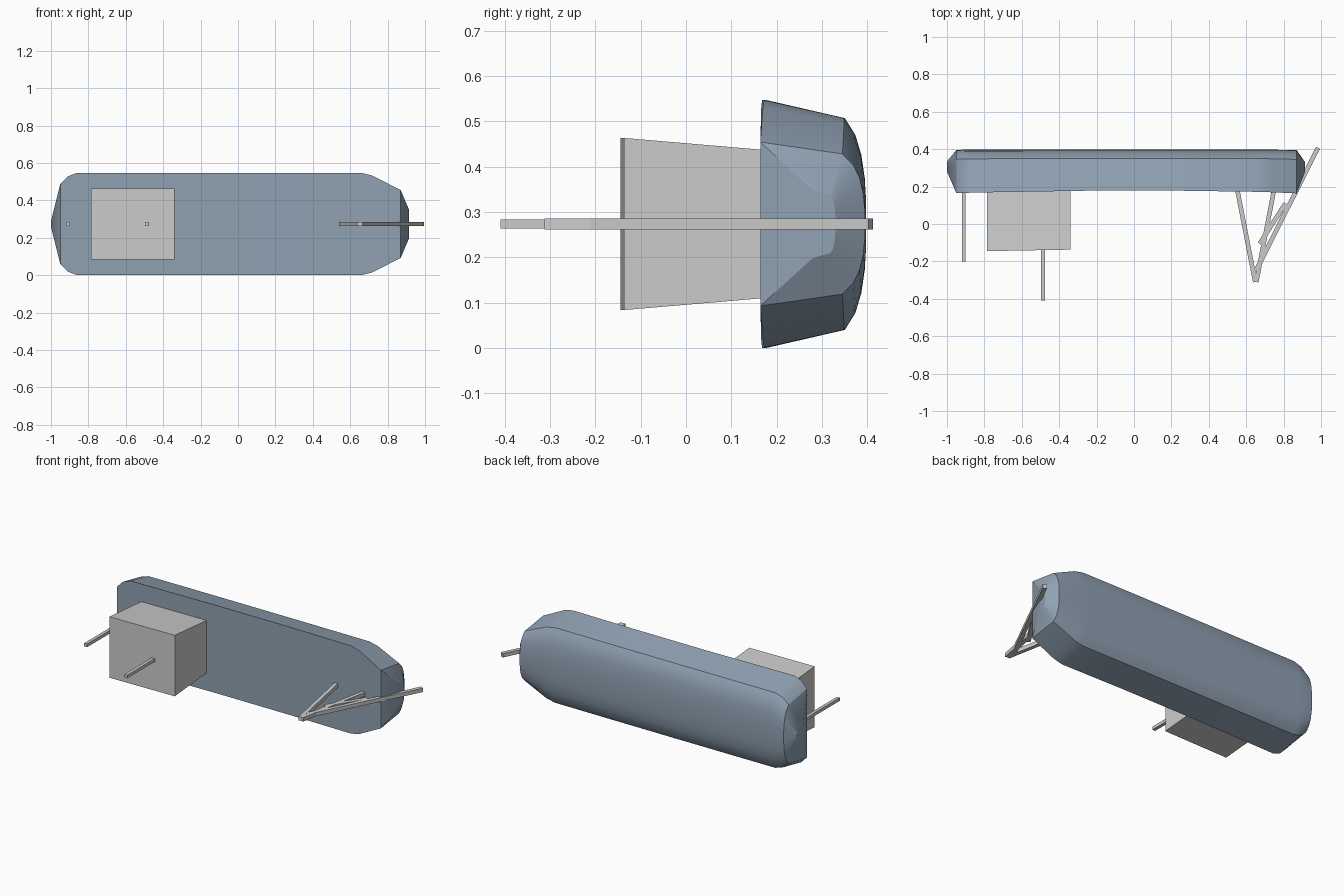
import bpy, bmesh, math
from mathutils import Vector

if "Cube" in bpy.data.objects:
    bpy.data.objects.remove(bpy.data.objects["Cube"])

ZC = 0.2735

def make_object(name, bm):
    bmesh.ops.recalc_face_normals(bm, faces=bm.faces)
    me = bpy.data.meshes.new(name)
    bm.to_mesh(me)
    bm.free()
    ob = bpy.data.objects.new(name, me)
    bpy.context.collection.objects.link(ob)
    return ob

def loft(name, rings):
    bm = bmesh.new()
    vs = [[bm.verts.new(p) for p in r] for r in rings]
    n = len(rings[0])
    for a, b in zip(vs, vs[1:]):
        for i in range(n):
            j = (i + 1) % n
            bm.faces.new((a[i], a[j], b[j], b[i]))
    bm.faces.new(vs[0])
    bm.faces.new(vs[-1])
    return make_object(name, bm)

# Hull: deck faces -y, rounded bilge towards +y
bilge = [(0.0, 1.0), (0.785, 0.855), (0.89, 0.72), (0.95, 0.56), (0.985, 0.37), (1.0, 0.17)]

def section(x, deck, bottom, half):
    side = [(deck + (bottom - deck) * t, half * w) for t, w in bilge]
    return ([Vector((x, y, ZC + z)) for y, z in side] +
            [Vector((x, y, ZC - z)) for y, z in reversed(side)])

stations = [
    (-1.0, 0.28, 0.335, 0.015),
    (-0.95, 0.165, 0.395, 0.214),
    (-0.91, 0.166, 0.398, 0.255),
    (-0.86, 0.168, 0.398, 0.2735),
    (-0.25, 0.178, 0.398, 0.2735),
    (0.25, 0.178, 0.398, 0.2735),
    (0.66, 0.172, 0.398, 0.2735),
    (0.72, 0.17, 0.398, 0.258),
    (0.87, 0.164, 0.395, 0.181),
    (0.915, 0.28, 0.33, 0.075),
]
hull = loft("hull", [section(*s) for s in stations])
mat = bpy.data.materials.new("hull_blue")
mat.diffuse_color = (0.28, 0.36, 0.45, 1)
mat.use_nodes = True
mat.node_tree.nodes["Principled BSDF"].inputs["Base Color"].default_value = mat.diffuse_color
hull.data.materials.append(mat)
bpy.context.view_layer.objects.active = hull
hull.select_set(True)
bpy.ops.object.shade_smooth_by_angle(angle=math.radians(25))

# Deckhouse: widens away from the deck
def house_ring(x, front):
    return [Vector(p) for p in ((x, front, ZC - 0.19), (x, front, ZC + 0.19),
                                (x, 0.18, ZC + 0.163), (x, 0.18, ZC - 0.163))]
loft("deckhouse", [house_ring(-0.785, -0.145), house_ring(-0.34, -0.137)])

# Square bars in the centre plane
def bar(name, a, b, w=0.024):
    a, b = Vector((a[0], a[1], ZC)), Vector((b[0], b[1], ZC))
    d = (b - a).normalized()
    up = Vector((0, 0, w / 2))
    s = d.cross(up)
    loft(name, [[p + s + up, p - s + up, p - s - up, p + s - up] for p in (a, b)])

bar("stern_pole", (-0.91, -0.2), (-0.91, 0.175), 0.02)
bar("house_mast", (-0.486, -0.41), (-0.486, -0.135), 0.02)
bar("aft_bow_leg", (0.552, 0.185), (0.648, -0.31))
bar("middle_bow_leg", (0.748, 0.18), (0.654, -0.31))
bar("long_bow_boom", (0.984, 0.408), (0.652, -0.25))
bar("short_brace", (0.672, -0.105), (0.81, 0.11))
